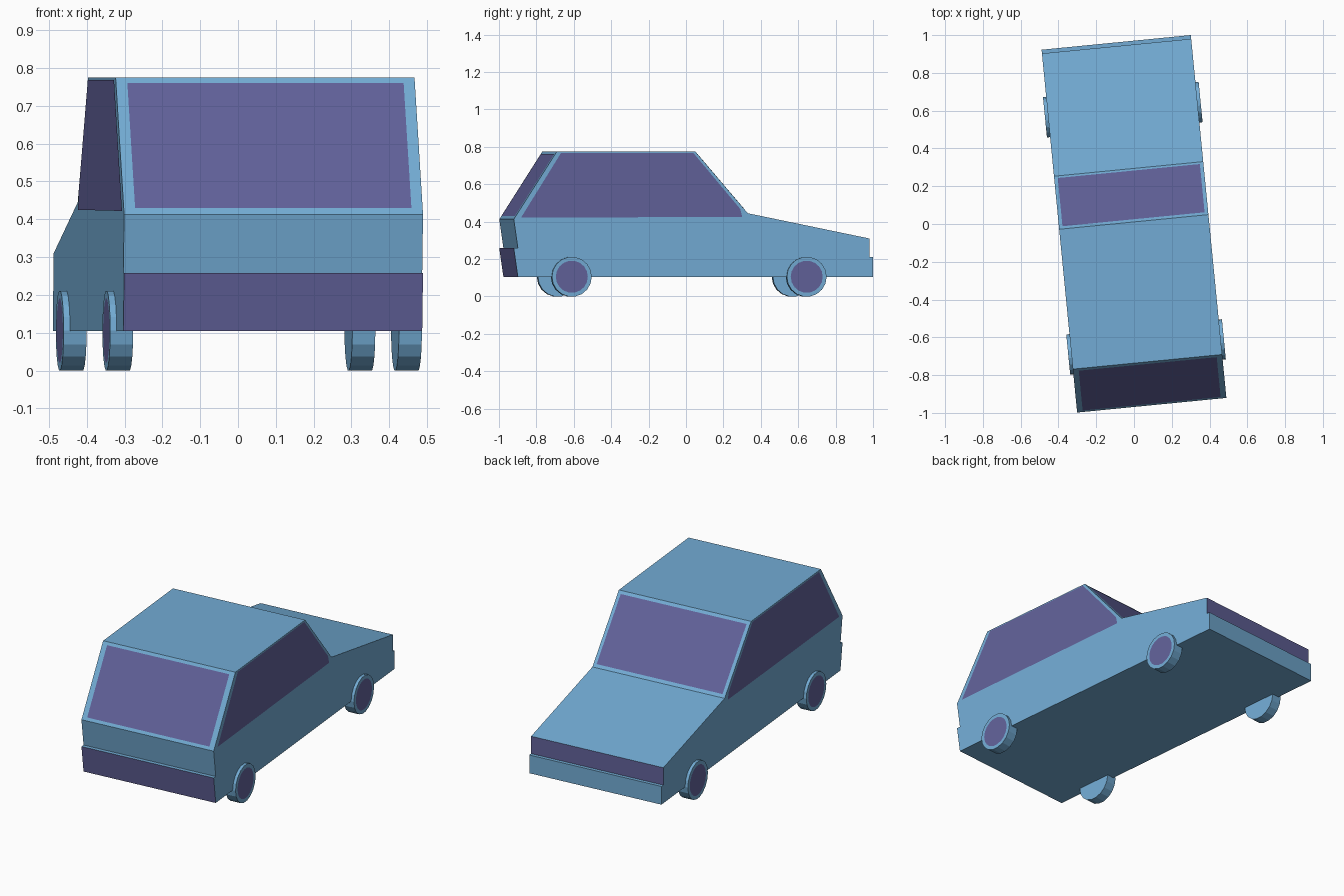
import bpy, bmesh, math
from mathutils import Matrix, Vector

if "Cube" in bpy.data.objects:
    bpy.data.objects.remove(bpy.data.objects["Cube"])

TURN = Matrix.Rotation(math.radians(5.6), 4, 'Z')   # whole car sits slightly turned
HALF = 0.397                                        # half body width


def material(name, rgb):
    m = bpy.data.materials.new(name)
    m.diffuse_color = (*rgb, 1)
    m.use_nodes = True
    m.node_tree.nodes["Principled BSDF"].inputs["Base Color"].default_value = m.diffuse_color
    return m


BLUE = material("body_blue", (0.17, 0.41, 0.66))
PURPLE = material("dark_purple", (0.12, 0.12, 0.32))


def finish(name, bm, mats):
    me = bpy.data.meshes.new(name)
    bm.to_mesh(me)
    bm.free()
    ob = bpy.data.objects.new(name, me)
    for m in mats:
        me.materials.append(m)
    ob.matrix_world = TURN
    bpy.context.collection.objects.link(ob)
    return ob


def panel(name, pts, outward):
    bm = bmesh.new()
    f = bm.faces.new([bm.verts.new(Vector(p) + Vector(outward) * 0.002) for p in pts])
    f.normal_update()
    if f.normal.dot(Vector(outward)) < 0:
        f.normal_flip()
    finish(name, bm, [PURPLE])


# Body: side profile (y, z) extruded across the width
profile = [(0.966, 0.105), (0.966, 0.21), (0.946, 0.21), (0.946, 0.31),
           (0.293, 0.445), (0.011, 0.775), (-0.733, 0.775), (-0.964, 0.413),
           (-0.942, 0.258), (-0.964, 0.258), (-0.942, 0.105)]
bm = bmesh.new()
left = [bm.verts.new((-HALF, y, z)) for y, z in profile]
right = [bm.verts.new((HALF, y, z)) for y, z in profile]
bm.faces.new(left)
bm.faces.new(right[::-1])
n = len(profile)
for i in range(n):
    j = (i + 1) % n
    f = bm.faces.new((left[i], left[j], right[j], right[i]))
    f.material_index = 1 if i in (2, 9) else 0      # grille strip and bumper
bmesh.ops.recalc_face_normals(bm, faces=bm.faces)
finish("body", bm, [BLUE, PURPLE])


# Windscreen and rear window, inset on the sloping faces
def sloped_window(name, low, high, inset, margin):
    a, b = Vector((0, *low)), Vector((0, *high))
    lo, hi = a.lerp(b, margin), a.lerp(b, 1 - margin)
    w = HALF - inset
    d = b - a
    side = 1 if a.y > 0 else -1
    out = Vector((0, side * d.z, -side * d.y)).normalized()
    panel(name, [(-w, lo.y, lo.z), (w, lo.y, lo.z), (w, hi.y, hi.z), (-w, hi.y, hi.z)], out)


sloped_window("windscreen", profile[4], profile[5], 0.019, 0.045)
sloped_window("rear_window", profile[7], profile[6], 0.03, 0.042)

# Side windows
side_glass = [(-0.925, 0.422), (-0.71, 0.768), (0.0, 0.768), (0.252, 0.468), (0.263, 0.425)]
for name, s in (("left", -1), ("right", 1)):
    panel(name + "_side_window", [(s * HALF, y, z) for y, z in side_glass], (s, 0, 0))

# Wheels with a hub disc on the outer face
for side, s in (("left", -1), ("right", 1)):
    for end, y in (("hood_end", 0.608), ("hatch_end", -0.654)):
        bm = bmesh.new()
        bmesh.ops.create_cone(bm, cap_ends=True, segments=18, radius1=0.107, radius2=0.107,
                              depth=0.061,
                              matrix=Matrix.Translation((s * 0.3835, y, 0.1055))
                              @ Matrix.Rotation(math.pi / 2, 4, 'Y')
                              @ Matrix.Rotation(math.radians(10), 4, 'Z')
                              @ Matrix.Rotation(math.radians(-10), 4, 'Z'))
        bm.faces.ensure_lookup_table()
        bm.normal_update()
        cap = [f for f in bm.faces if f.normal.x * s > 0.9]
        bmesh.ops.inset_region(bm, faces=cap, thickness=0.021)
        for f in cap:
            f.material_index = 1
        finish(f"{side}_{end}_wheel", bm, [BLUE, PURPLE])
